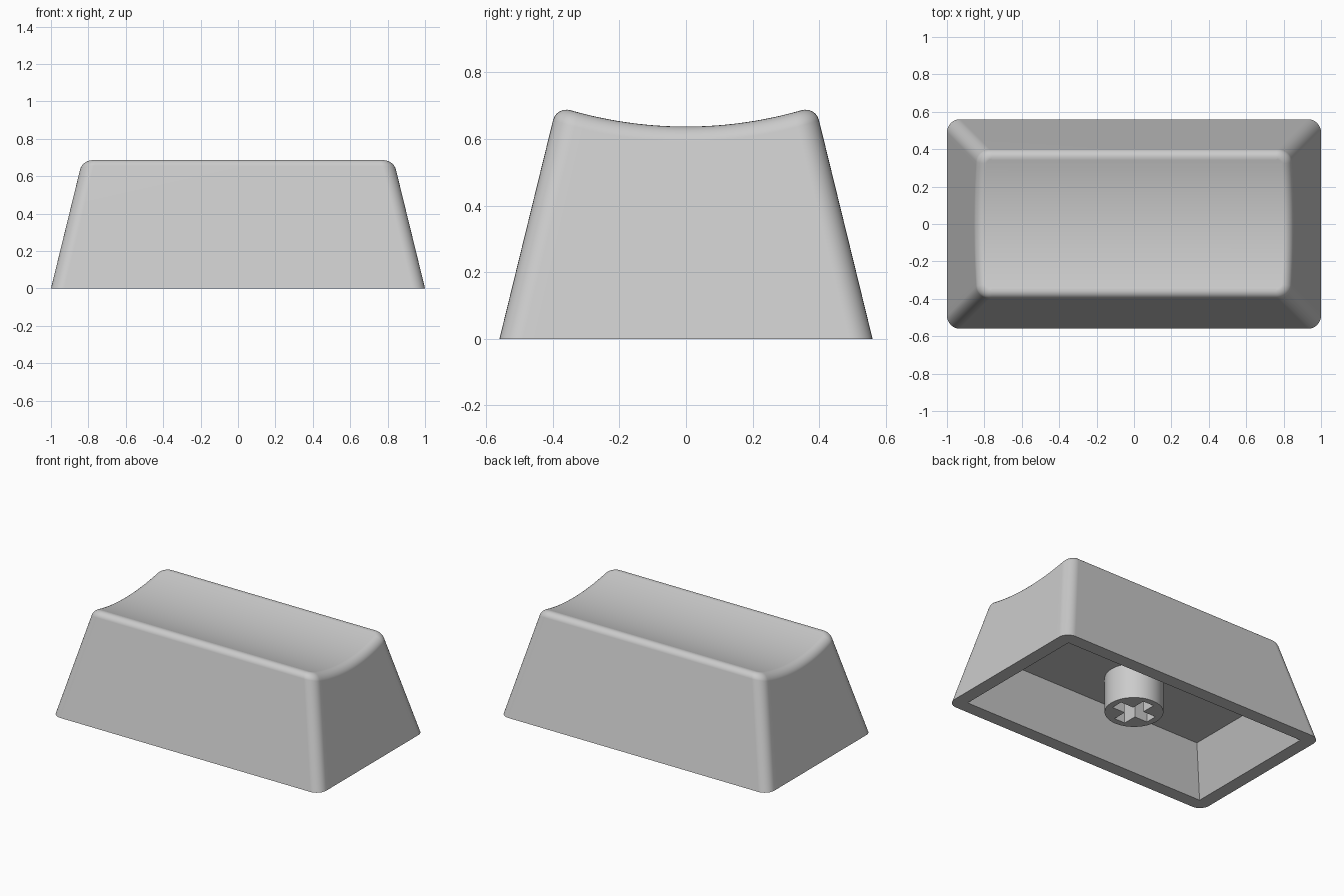
import bpy, bmesh
from math import sin, cos, pi, radians, sqrt

cube = bpy.data.objects.get("Cube")
if cube:
    bpy.data.objects.remove(cube, do_unlink=True)

HALF_X, HALF_Y = 1.0, 0.56      # footprint
TAPER = 0.245                   # inward lean per unit of height
CORNER, FILLET = 0.07, 0.043    # upright corner radius, top edge rounding
DISH_LOW, DISH_R = 0.637, 1.25  # lowest point and radius of the scooped top
CEILING = 0.30                  # height of the hollow inside

grey = bpy.data.materials.new("grey plastic")
grey.use_nodes = True
COLOUR = (0.6, 0.6, 0.6, 1)
grey.diffuse_color = COLOUR
grey.node_tree.nodes["Principled BSDF"].inputs["Base Color"].default_value = COLOUR


def finish(bm, name):
    bmesh.ops.recalc_face_normals(bm, faces=bm.faces)
    mesh = bpy.data.meshes.new(name)
    bm.to_mesh(mesh)
    bm.free()
    obj = bpy.data.objects.new(name, mesh)
    mesh.materials.append(grey)
    bpy.context.collection.objects.link(obj)
    bpy.ops.object.select_all(action='DESELECT')
    obj.select_set(True)
    bpy.context.view_layer.objects.active = obj
    bpy.ops.object.shade_smooth_by_angle(angle=radians(30))
    weighted = obj.modifiers.new("even shading", 'WEIGHTED_NORMAL')
    weighted.keep_sharp = True
    return obj


def loop_edges(bm, verts):
    pairs = zip(verts, verts[1:] + verts[:1])
    return [bm.edges.get(p) or bm.edges.new(p) for p in pairs]


def bridge(bm, low, high):
    n = len(low)
    for i in range(n):
        j = (i + 1) % n
        bm.faces.new((low[i], low[j], high[j], high[i]))


def dish(y):
    return DISH_LOW + DISH_R - sqrt(DISH_R ** 2 - y ** 2)


def outline(spot, z, inset=0.0):
    """Point of the tapered rounded rectangle at height z."""
    cx, cy, nx, ny = spot
    r = CORNER - inset
    return (cx * (HALF_X - TAPER * z - CORNER) + nx * r,
            cy * (HALF_Y - TAPER * z - CORNER) + ny * r)


def edge_profile(spot, steps=6):
    """Side profile at one outline spot: foot, rounded shoulder, dish edge."""
    z = DISH_LOW
    for _ in range(8):
        z = dish(outline(spot, z)[1])
    start = (*outline(spot, z - FILLET), z - FILLET)
    sharp = (*outline(spot, z), z)
    x, y = outline(spot, z, FILLET)
    end = (x, y, dish(y))
    points = [(*outline(spot, 0), 0)]
    for i in range(steps + 1):
        t = i / steps
        a, b, c = (1 - t) ** 2, 1.42 * t * (1 - t), t * t
        points.append([(a * p + b * q + c * s) / (a + b + c)
                       for p, q, s in zip(start, sharp, end)])
    return points


# Spots round the outline: the right half, then its mirror image
ARC, SIDE = 8, 28
right = [(1, -1, cos(a), sin(a)) for a in (-pi / 2 + pi / 2 * i / ARC for i in range(ARC))]
right += [(1, -1 + 2 * i / SIDE, 1, 0) for i in range(SIDE + 1)]
right += [(1, 1, cos(a), sin(a)) for a in (pi / 2 * (i + 1) / ARC for i in range(ARC))]
left = [(-cx, cy, -nx, ny) for cx, cy, nx, ny in reversed(right)]

# Cap shell: walls and rounded shoulder
bm = bmesh.new()
columns = [[bm.verts.new(p) for p in edge_profile(s)] for s in right + left]
rings = [list(ring) for ring in zip(*columns)]
for low, high in zip(rings, rings[1:]):
    bridge(bm, low, high)

# Scooped top: strips running straight across from side to side
top = rings[-1]
for i in range(len(right) - 1):
    bm.faces.new((top[i], top[i + 1], top[-2 - i], top[-1 - i]))


# Hollow underside with a sharp-cornered opening and flat rim
def rectangle(x, y, z):
    return [bm.verts.new((sx * x, sy * y, z))
            for sx, sy in ((-1, -1), (1, -1), (1, 1), (-1, 1))]


mouth = rectangle(0.912, 0.472, 0)
ceiling = rectangle(0.79, 0.352, CEILING)
bridge(bm, mouth, ceiling)
bm.faces.new(ceiling)
bmesh.ops.triangle_fill(bm, use_beauty=True,
                        edges=loop_edges(bm, rings[0]) + loop_edges(bm, mouth))
finish(bm, "cap_shell")

# Stem: round post with a cross-shaped socket
bm = bmesh.new()
STEM_Z, STEM_R, ARM, SLOT, SIDES = 0.065, 0.177, 0.135, 0.04, 64
circle = [(STEM_R * cos(2 * pi * i / SIDES), STEM_R * sin(2 * pi * i / SIDES))
          for i in range(SIDES)]
cross = []
for k in range(4):
    c, s = round(cos(k * pi / 2)), round(sin(k * pi / 2))
    for x, y in ((ARM, -SLOT), (ARM, SLOT), (SLOT, SLOT)):
        cross.append((c * x - s * y, s * x + c * y))
ends = []
for shape in (circle, cross):
    low = [bm.verts.new((x, y, STEM_Z)) for x, y in shape]
    high = [bm.verts.new((x, y, CEILING)) for x, y in shape]
    bridge(bm, low, high)
    ends += loop_edges(bm, low)
bmesh.ops.triangle_fill(bm, use_beauty=True, edges=ends)
finish(bm, "stem")
